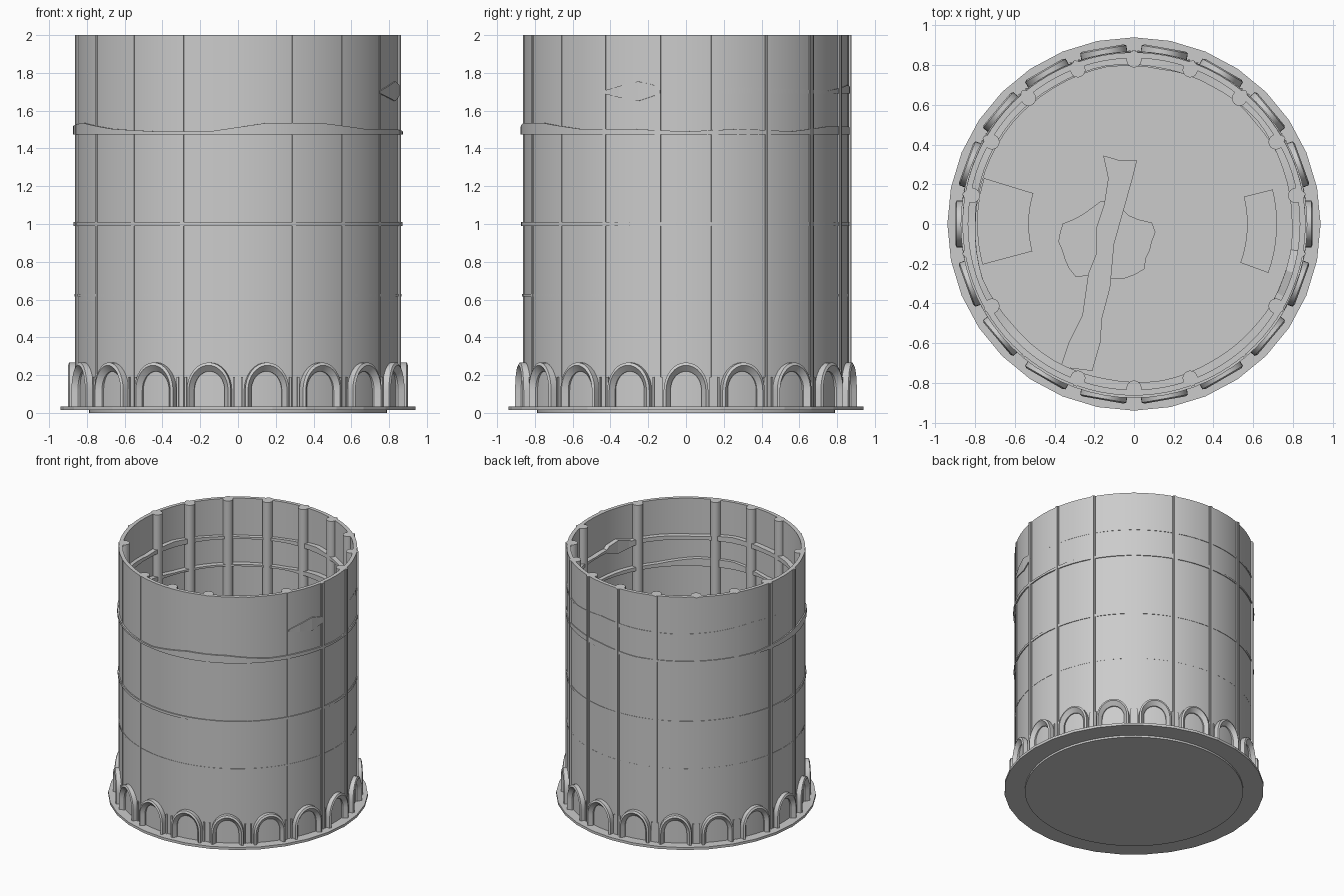
import bpy, bmesh, math, random
from math import sin, cos, pi, radians

if "Cube" in bpy.data.objects:
    bpy.data.objects.remove(bpy.data.objects["Cube"])
random.seed(4)


def finish(bm, name, smooth=True):
    bmesh.ops.recalc_face_normals(bm, faces=bm.faces)
    me = bpy.data.meshes.new(name)
    bm.to_mesh(me)
    bm.free()
    ob = bpy.data.objects.new(name, me)
    bpy.context.collection.objects.link(ob)
    if smooth:
        bpy.context.view_layer.objects.active = ob
        ob.select_set(True)
        bpy.ops.object.shade_smooth_by_angle(angle=radians(30))
        ob.select_set(False)
    return ob


def ring(name, profile, n=72, oy=0.0):
    """Closed ring; profile(angle) returns the (r, z) section points."""
    bm = bmesh.new()
    rows = []
    for i in range(n):
        a = 2 * pi * i / n
        rows.append([bm.verts.new((r * cos(a), r * sin(a) + oy, z)) for r, z in profile(a)])
    for i in range(n):
        p, q = rows[i], rows[(i + 1) % n]
        m = len(p)
        for k in range(m):
            bm.faces.new((p[k], q[k], q[(k + 1) % m], p[(k + 1) % m]))
    return finish(bm, name)


def slab(bm, pts, z0, z1):
    lo = [bm.verts.new((x, y, z0)) for x, y in pts]
    hi = [bm.verts.new((x, y, z1)) for x, y in pts]
    bm.faces.new(lo)
    bm.faces.new(hi)
    for i in range(len(pts)):
        j = (i + 1) % len(pts)
        bm.faces.new((lo[i], lo[j], hi[j], hi[i]))


def rect(r0, r1, z0, z1):
    return lambda a: [(r0, z0), (r1, z0), (r1, z1), (r0, z1)]


def broken(r0, r1, z0, z1, amp, n=18):
    """Ledge section with an uneven, broken top edge."""
    hs = [random.choice((0, 0, .3, .6, 1)) * amp for _ in range(n)]
    ds = [random.uniform(-.008, .012) for _ in range(n)]

    def f(a):
        t = a / (2 * pi) * n
        i, u = int(t) % n, t - int(t)
        h = hs[i] * (1 - u) + hs[(i + 1) % n] * u
        d = ds[i] * (1 - u) + ds[(i + 1) % n] * u
        return [(r0 + d, z0), (r1, z0), (r1, z1 + h), (r0 + d, z1 + h)]
    return f


def circle(r, n, ph=0.0):
    return [(r * cos(2 * pi * i / n + ph), r * sin(2 * pi * i / n + ph)) for i in range(n)]


# base plate and foot
bm = bmesh.new()
slab(bm, circle(.94, 32), .015, .035)
finish(bm, "base_plate", False)
bm = bmesh.new()
slab(bm, circle(.79, 64), 0, .02)
finish(bm, "base_foot")

# open cylindrical wall
ring("wall", rect(.835, .864, .03, 2.0), 96)

# horizontal bands and broken ledges
ring("band_lowest", rect(.82, .8635, .29, .305))
ring("band_low", rect(.82, .866, .615, .63), oy=-.001)
ring("band_middle", rect(.81, .870, .99, 1.01), oy=-.003)
ring("ledge_lower", broken(.80, .873, 1.475, 1.49, .045), oy=-.003)
ring("ledge_upper", broken(.80, .864, 1.69, 1.705, .03), oy=.004)

# chipped chunk on the upper ledge
bm = bmesh.new()
prof = [(-30, 1.69, 1.705), (-24, 1.67, 1.73), (-17, 1.65, 1.755), (-11, 1.68, 1.735), (-9, 1.69, 1.71)]
rows = []
for d, z0, z1 in prof:
    c, s = cos(radians(d)), sin(radians(d))
    rows.append([bm.verts.new((r * c, r * s, z)) for r, z in ((.80, z0), (.872, z0), (.872, z1), (.80, z1))])
for p, q in zip(rows, rows[1:]):
    for k in range(4):
        bm.faces.new((p[k], q[k], q[(k + 1) % 4], p[(k + 1) % 4]))
bm.faces.new(rows[0])
bm.faces.new(rows[-1])
finish(bm, "ledge_chunk", False)

# inner columns, some missing
bm = bmesh.new()
for k in range(18):
    d = 10 + 20 * k
    if d in (190 - 20, 350, 310, 230, 190):
        if d != 170:
            continue
    a = radians(d)
    cx, cy = .826 * cos(a), .826 * sin(a)
    slab(bm, [(cx + x, cy + y) for x, y in circle(.038, 16)], .03, 2.0)
finish(bm, "inner_columns")

# outer ribs: wide strip with a narrow raised fillet
bm = bmesh.new()
for k in range(18):
    d = 10 + 20 * k
    if d == 270:
        continue
    a = radians(d)
    c, s = cos(a), sin(a)
    back = s > -.3
    for hw, r1 in ((.017, .870), (.008, .876)) if back else ((.010, .868),):
        pts = [(.84, -hw), (r1, -hw), (r1, hw), (.84, hw)]
        slab(bm, [(r * c - t * s, r * s + t * c) for r, t in pts], .03, 2.0)
finish(bm, "outer_ribs", False)

# short posts between the arches
bm = bmesh.new()
for k in range(18):
    a = radians(10 + 20 * k)
    c, s = cos(a), sin(a)
    for t0 in (-.022, .022):
        pts = [(.84, t0 - .005), (.874, t0 - .005), (.874, t0 + .005), (.84, t0 + .005)]
        slab(bm, [(r * c - t * s, r * s + t * c) for r, t in pts], .03, .19)
finish(bm, "arch_posts", False)

# ring of arches, bevelled toward the opening
path = []
for i in range(17):
    th = pi * i / 16
    path.append((cos(th), sin(th)))
bm = bmesh.new()
for k in range(18):
    a = radians(20 * k)
    c, s = cos(a), sin(a)

    def P(r, t, z):
        return bm.verts.new((r * c - t * s, r * s + t * c, z))
    # section: half width, crown height, radius
    sec = [(.118, .267, .835), (.118, .267, .893), (.105, .252, .900), (.082, .220, .872), (.082, .220, .835)]
    rows = []
    for u, v in [(1, None)] + path + [(-1, None)]:
        row = []
        for hw, top, r in sec:
            z = .03 if v is None else .12 + (top - .12) * v
            row.append(P(r, hw * u, z))
        rows.append(row)
    for p, q in zip(rows, rows[1:]):
        for m in range(5):
            bm.faces.new((p[m], q[m], q[(m + 1) % 5], p[(m + 1) % 5]))
    bm.faces.new(rows[0])
    bm.faces.new(rows[-1])
finish(bm, "arches")

# rubble and paving pieces on the floor
bm = bmesh.new()
pts = []
for i in range(26):
    a = 2 * pi * i / 26
    r = .235 + .02 * sin(5 * a) + random.uniform(-.015, .015)
    pts.append((-.14 + r * cos(a), -.09 + r * .8 * sin(a)))
slab(bm, pts, .03, .05)
finish(bm, "floor_patch", False)
bm = bmesh.new()
slab(bm, [(-.155, .345), (-.07, .32), (.015, .32), (-.01, .22), (-.1, -.1), (-.12, -.32), (-.16, -.47),
          (-.17, -.6), (-.21, -.74), (-.37, -.72), (-.33, -.6), (-.26, -.46), (-.23, -.25), (-.19, -.15),
          (-.19, -.02), (-.15, .1), (-.13, .23)], .03, .06)
finish(bm, "floor_strip", False)
for name, d0, d1, r0, r1 in (("right_step", -20, 14, .57, .72), ("left_step", 163, 195, .53, .79)):
    bm = bmesh.new()
    arc = [radians(d0 + (d1 - d0) * i / 8) for i in range(9)]
    cx = 0 if r0 > .55 else .0
    slab(bm, [(r1 * cos(t) + cx, r1 * sin(t)) for t in arc] +
         [(r0 * cos(t) + cx, r0 * sin(t)) for t in reversed(arc)], .03, .06)
    finish(bm, name, False)
